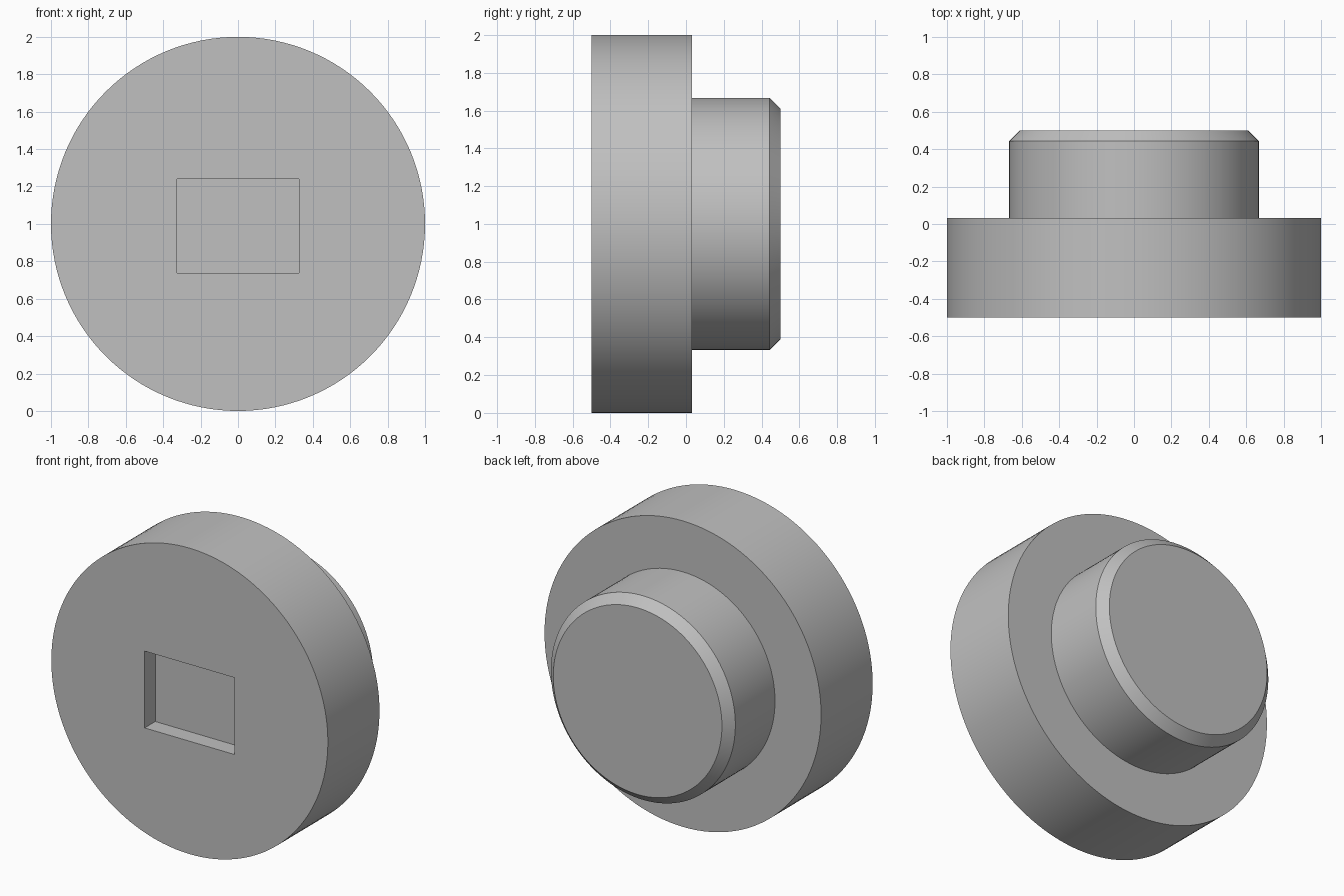
import bpy
import bmesh
from math import pi, radians
from mathutils import Matrix, Vector

default = bpy.data.objects.get("Cube")
if default:
    bpy.data.objects.remove(default, do_unlink=True)

SEGMENTS = 128
CENTRE_Z = 1.0

grey = bpy.data.materials.new("plain grey")
grey.use_nodes = True
colour = (0.53, 0.53, 0.53, 1)
grey.diffuse_color = colour
grey.node_tree.nodes["Principled BSDF"].inputs["Base Color"].default_value = colour


def add_object(name, bm):
    bmesh.ops.recalc_face_normals(bm, faces=bm.faces)
    mesh = bpy.data.meshes.new(name)
    bm.to_mesh(mesh)
    bm.free()
    mesh.materials.append(grey)
    obj = bpy.data.objects.new(name, mesh)
    bpy.context.collection.objects.link(obj)
    return obj


# Stepped button: wide flange, narrower boss and chamfered end, as (radius, y)
profile = [(1.0, -0.5), (1.0, 0.033), (0.667, 0.033), (0.667, 0.443), (0.61, 0.5)]
bm = bmesh.new()
rings = []
for radius, y in profile:
    turn = Matrix.Translation((0, y, CENTRE_Z)) @ Matrix.Rotation(pi / 2, 4, "X")
    ring = bmesh.ops.create_circle(bm, segments=SEGMENTS, radius=radius, matrix=turn)
    rings.append(ring["verts"])
for a, b in zip(rings, rings[1:]):
    for i in range(SEGMENTS):
        j = (i + 1) % SEGMENTS
        bm.faces.new((a[i], a[j], b[j], b[i]))
bm.faces.new(rings[0])
bm.faces.new(rings[-1])
button = add_object("stepped_button", bm)

# Shallow rectangular pocket in the front face
low, high = Vector((-0.325, -0.7, 0.738)), Vector((0.325, -0.39, 1.24))
size = high - low
bm = bmesh.new()
bmesh.ops.create_cube(
    bm, size=1,
    matrix=Matrix.Translation((low + high) / 2) @ Matrix.Diagonal((*size, 1)))
cutter = add_object("pocket_cutter", bm)
cutter.hide_render = True

cut = button.modifiers.new("pocket", "BOOLEAN")
cut.operation = "DIFFERENCE"
cut.solver = "EXACT"
cut.object = cutter

bpy.ops.object.select_all(action="DESELECT")
button.select_set(True)
bpy.context.view_layer.objects.active = button
bpy.ops.object.modifier_apply(modifier=cut.name)
bpy.data.objects.remove(cutter, do_unlink=True)

# Smooth round sides with crisp edges
bpy.ops.object.shade_smooth_by_angle(angle=radians(30))
